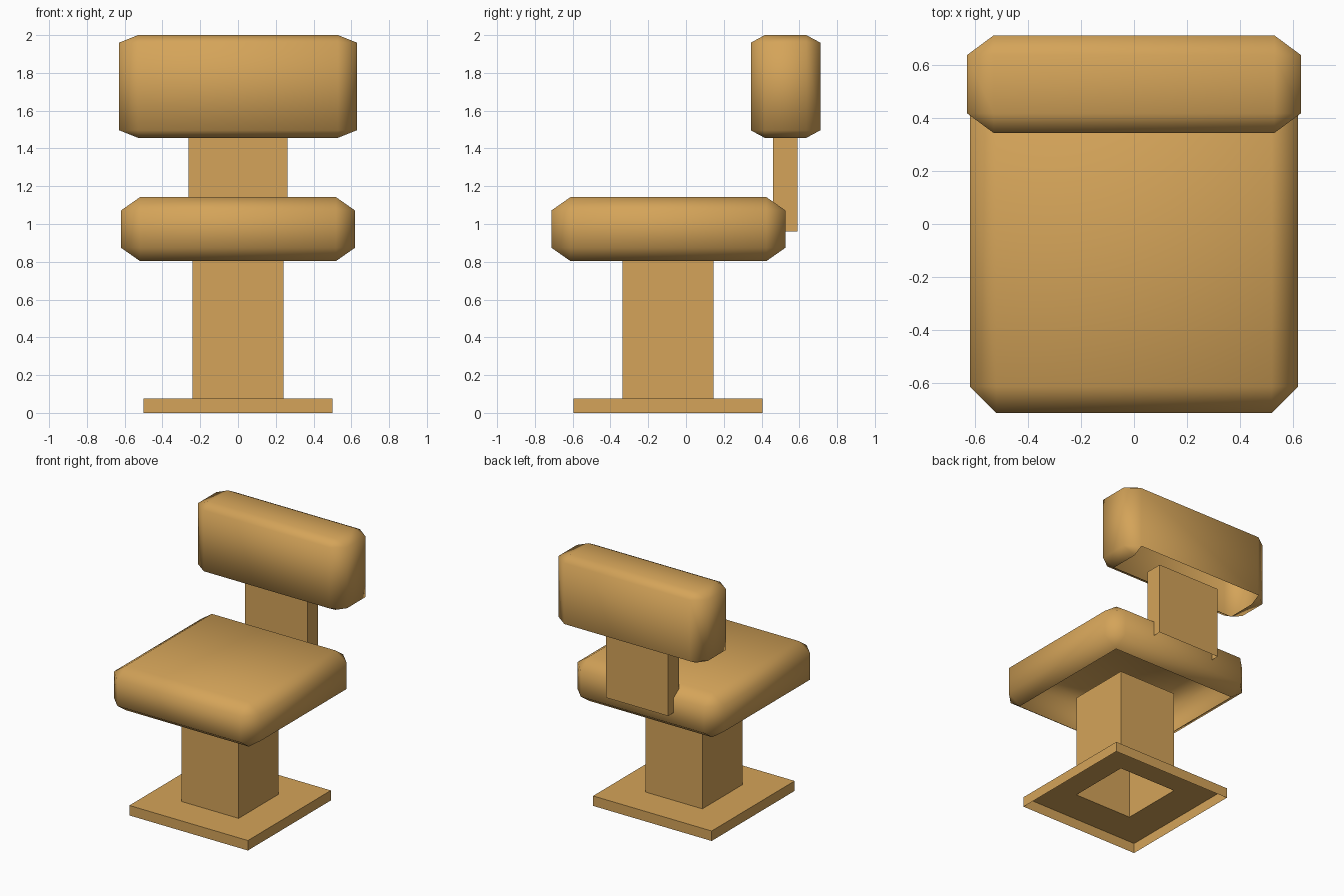
import bpy, bmesh
from mathutils import Matrix, Vector

cube = bpy.data.objects.get("Cube")
if cube:
    bpy.data.objects.remove(cube, do_unlink=True)

tan = bpy.data.materials.new("warm_tan")
tan.use_nodes = True
tan.diffuse_color = (0.66, 0.37, 0.10, 1)
tan.node_tree.nodes["Principled BSDF"].inputs["Base Color"].default_value = tan.diffuse_color


def box(size):
    bm = bmesh.new()
    bmesh.ops.create_cube(bm, size=1, matrix=Matrix.Diagonal((*size, 1)))
    return bm


def open_side(bm, direction):
    """Remove the face that points most closely in a direction."""
    bm.normal_update()
    direction = Vector(direction).normalized()
    face = max(bm.faces, key=lambda f: f.normal.dot(direction))
    bmesh.ops.delete(bm, geom=[face], context='FACES')


def finish(name, bm, location):
    mesh = bpy.data.meshes.new(name)
    bm.to_mesh(mesh)
    bm.free()
    mesh.materials.append(tan)
    obj = bpy.data.objects.new(name, mesh)
    obj.location = location
    bpy.context.collection.objects.link(obj)


def cushion(name, size, chamfer, location, openings):
    """Soft block with its own chamfer on each axis and some open sides."""
    chamfer = Vector(chamfer)
    bm = box([s / c for s, c in zip(size, chamfer)])
    bmesh.ops.bevel(bm, geom=bm.edges[:], offset=1, segments=1,
                    affect='EDGES', offset_type='OFFSET')
    bmesh.ops.scale(bm, vec=chamfer, verts=bm.verts)
    bmesh.ops.recalc_face_normals(bm, faces=bm.faces)
    for direction in openings:
        open_side(bm, direction)
    for face in bm.faces:
        face.smooth = True
    finish(name, bm, location)


DOWN = (0, 0, -1)

# Pedestal: floor plate with the hollow column drawn up from it
bm = box((1.0, 1.0, 0.076))
open_side(bm, DOWN)
top = max(bm.faces, key=lambda f: f.calc_center_median().z)
bmesh.ops.inset_individual(bm, faces=[top], thickness=0.26, use_even_offset=True)
column_top = bmesh.ops.extrude_discrete_faces(bm, faces=[top])["faces"][0]
bmesh.ops.translate(bm, vec=(0, 0, 0.776), verts=column_top.verts)
finish("pedestal", bm, (0, -0.095, 0.038))

# Seat and headrest cushions
cushion("seat", (1.238, 1.238, 0.338), (0.10, 0.10, 0.07),
        (0, -0.093, 0.973), [DOWN])
cushion("headrest", (1.258, 0.368, 0.544), (0.10, 0.074, 0.04),
        (0, 0.527, 1.728), [DOWN, (0, 0.04, -0.074)])

# Backrest post
bm = box((0.525, 0.13, 0.54))
open_side(bm, DOWN)
finish("back_post", bm, (0, 0.525, 1.23))
